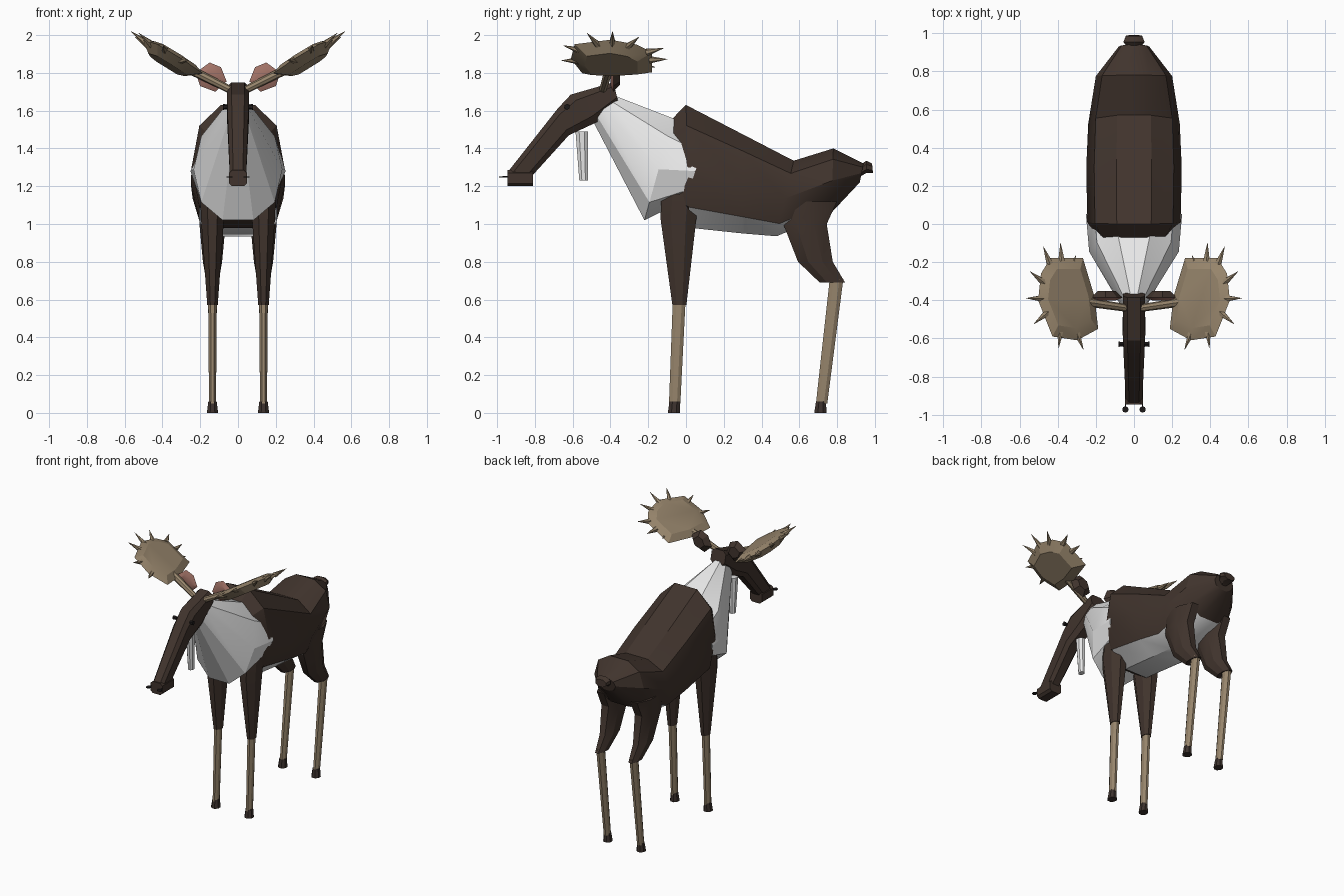
import bpy, bmesh
from math import sin, cos, pi, radians
from mathutils import Vector

cube = bpy.data.objects.get("Cube")
if cube:
    bpy.data.objects.remove(cube, do_unlink=True)


def material(name, rgb):
    m = bpy.data.materials.new(name)
    m.use_nodes = True
    m.diffuse_color = (*rgb, 1)
    bsdf = next(n for n in m.node_tree.nodes if n.type == 'BSDF_PRINCIPLED')
    bsdf.inputs["Base Color"].default_value = (*rgb, 1)
    bsdf.inputs["Roughness"].default_value = 0.8
    return m


BROWN = material("dark brown fur", (0.052, 0.034, 0.026))
WHITE = material("pale fur", (0.8, 0.8, 0.8))
TAN = material("tan", (0.31, 0.235, 0.15))
PINK = material("ear pink", (0.36, 0.17, 0.135))
HOOF = material("hoof", (0.045, 0.031, 0.026))
BLACK = material("black", (0.012, 0.01, 0.01))


def finish(name, bm, mats, rule=None, angle=30):
    bmesh.ops.recalc_face_normals(bm, faces=bm.faces)
    bm.normal_update()
    if rule:
        for f in bm.faces:
            f.material_index = rule(f)
    me = bpy.data.meshes.new(name)
    bm.to_mesh(me)
    bm.free()
    for m in mats:
        me.materials.append(m)
    ob = bpy.data.objects.new(name, me)
    bpy.context.collection.objects.link(ob)
    bpy.ops.object.select_all(action='DESELECT')
    ob.select_set(True)
    bpy.context.view_layer.objects.active = ob
    bpy.ops.object.shade_smooth_by_angle(angle=radians(angle))
    return ob


def skin(name, rings, mats, rule=None, angle=30):
    """Closed surface through a series of rings with equal point counts."""
    bm = bmesh.new()
    loops = [[bm.verts.new(p) for p in r] for r in rings]
    n = len(loops[0])
    for a, b in zip(loops, loops[1:]):
        for i in range(n):
            j = (i + 1) % n
            bm.faces.new((a[i], a[j], b[j], b[i]))
    bm.faces.new(loops[0])
    bm.faces.new(loops[-1])
    return finish(name, bm, mats, rule, angle)


def ring(top, bottom, width, x=0, n=10, square=1.0):
    """Ring spanning two (y, z) points, with a half width along x."""
    t, b = Vector((x, *top)), Vector((x, *bottom))
    mid, axis = (t + b) / 2, (t - b) / 2
    soft = lambda v: (abs(v) ** square) * (1 if v > 0 else -1)
    pts = []
    for i in range(n):
        a = 2 * pi * (i + 0.5) / n
        pts.append(mid + axis * soft(cos(a)) / soft(cos(pi / n))
                   + Vector((width * soft(sin(a)), 0, 0)))
    return pts


def level(y, z, ry, rx, x):
    return ring((y + ry, z), (y - ry, z), rx, x, 8)


def rod(name, a, b, r1, r2, mat, sides=8):
    a, b = Vector(a), Vector(b)
    bm = bmesh.new()
    bmesh.ops.create_cone(bm, cap_ends=True, segments=sides, radius1=r1,
                          radius2=r2, depth=(b - a).length)
    rot = (b - a).to_track_quat('Z', 'Y').to_matrix()
    for v in bm.verts:
        v.co = rot @ v.co + (a + b) / 2
    return finish(name, bm, [mat])


# Body, with a pale patch on the rear of the belly
skin("body", [
    ring((-.07, 1.56), (-.10, 1.06), .19, square=.85),
    ring((.0, 1.63), (.02, .98), .245, square=.85),
    ring((.3, 1.475), (.3, .95), .25, square=.85),
    ring((.57, 1.335), (.48, .935), .24, square=.85),
    ring((.78, 1.4), (.77, 1.06), .2, square=.85),
    ring((.94, 1.32), (.92, 1.22), .08)],
    [BROWN, WHITE],
    lambda f: int(f.normal.z < -.75 and .1 < f.calc_center_median().y < .8))

# Pale neck and chest, sunk into the shoulders
skin("neck", [
    ring((-.38, 1.68), (-.49, 1.54), .055),
    ring((-.07, 1.56), (-.22, 1.02), .235, square=.9),
    ring((.1, 1.43), (.0, 1.13), .252, square=.9)], [WHITE])

# Head and muzzle
skin("head", [
    ring((-.385, 1.75), (-.36, 1.65), .06, n=8, square=.6),
    ring((-.61, 1.685), (-.47, 1.54), .062, n=8, square=.6),
    ring((-.68, 1.61), (-.62, 1.47), .058, n=8, square=.6),
    ring((-.94, 1.28), (-.81, 1.26), .046, n=8, square=.6)], [BROWN])
skin("muzzle", [
    ring((-.81, 1.285), (-.81, 1.2), .05, n=8, square=.5),
    ring((-.945, 1.285), (-.945, 1.2), .05, n=8, square=.5)], [BROWN])

# Hanging throat tuft
skin("throat_tuft", [level(-.552, 1.49, .033, .03, 0),
                     level(-.542, 1.23, .023, .02, 0)], [WHITE])

# Tail stub
skin("tail", [
    ring((.92, 1.31), (.92, 1.25), .035, n=8),
    ring((.955, 1.335), (.955, 1.27), .06, n=8),
    ring((.985, 1.32), (.99, 1.27), .045, n=8)], [BROWN])

ear_outline = [(.06, 1.755), (.12, 1.70), (.2, 1.73),
               (.225, 1.80), (.15, 1.855), (.09, 1.83)]
paddle_outline = [(.27, -.18), (.44, -.18), (.49, -.26), (.505, -.4),
                  (.43, -.59), (.3, -.61), (.19, -.55), (.21, -.38)]
tines = [(.31, -.165), (.39, -.1), (.48, -.12), (.55, -.25),
         (.57, -.39), (.53, -.525), (.4, -.65), (.27, -.66)]
PADDLE_MID = Vector((.36, -.39))


def paddle_point(p, scale, lift, s):
    """Point on the tilted antler plane, lifted along its normal."""
    x, y = PADDLE_MID + (Vector(p) - PADDLE_MID) * scale
    z = 1.905 + .62 * (x - .4) - .12 * (y + .39)
    return Vector((s * (x - .5 * lift), y + .1 * lift, z + .85 * lift))


for s, side in ((1, "left"), (-1, "right")):
    # Front leg
    x = s * .135
    skin("front_upper_leg_" + side, [
        level(-.03, 1.16, .1, .07, x), level(-.04, 1.03, .095, .066, x),
        level(-.035, .57, .037, .03, x)], [BROWN])
    skin("front_lower_leg_" + side, [
        level(-.035, .62, .034, .025, x), level(-.06, .05, .03, .02, x)], [TAN])
    skin("front_hoof_" + side, [
        level(-.06, .06, .028, .024, x), level(-.064, 0, .032, .032, x)], [HOOF])

    # Rear leg
    skin("rear_thigh_" + side, [
        level(.64, 1.12, .16, .075, x), level(.63, 1.0, .115, .075, x),
        level(.685, .8, .092, .055, x), level(.775, .69, .067, .034, x)], [BROWN])
    skin("rear_lower_leg_" + side, [
        level(.797, .71, .036, .026, x), level(.718, .05, .03, .02, x)], [TAN])
    skin("rear_hoof_" + side, [
        level(.715, .06, .027, .024, x), level(.711, 0, .032, .032, x)], [HOOF])

    # Ear, pink towards the front
    def ear_ring(scale, y):
        return [(s * (.145 + (px - .145) * scale), y, 1.78 + (pz - 1.78) * scale)
                for px, pz in ear_outline]
    skin("ear_" + side, [ear_ring(.6, -.4), ear_ring(1, -.385), ear_ring(.55, -.35)],
         [BROWN, PINK], lambda f: int(f.normal.y < -.1))

    # Eye and nostril
    rod("eye_" + side, (s * .055, -.63, 1.62), (s * .08, -.63, 1.62),
        .012, .016, BLACK, 6)
    rod("nostril_" + side, (s * .045, -.972, 1.246), (s * .045, -.972, 1.252),
        .017, .017, BLACK)
    rod("nostril_stem_" + side, (s * .045, -.972, 1.249), (s * .045, -.94, 1.249),
        .004, .004, BLACK, 6)

    # Antler: stalk, palm and tines
    rod("antler_stalk_" + side, (s * .04, -.44, 1.71), (s * .24, -.41, 1.81),
        .02, .024, TAN)
    skin("antler_palm_" + side, [
        [paddle_point(p, k, h, s) for p in paddle_outline]
        for k, h in ((.72, .028), (1, .005), (.65, -.042))], [TAN], angle=20)
    for i, tip in enumerate(tines):
        out = (Vector(tip) - PADDLE_MID).length
        base = paddle_point(tip, 1 - .095 / out, 0, s)
        rod(f"antler_tine_{side}_{i + 1}", base, paddle_point(tip, 1, .01, s),
            .02, .001, TAN, 6)
